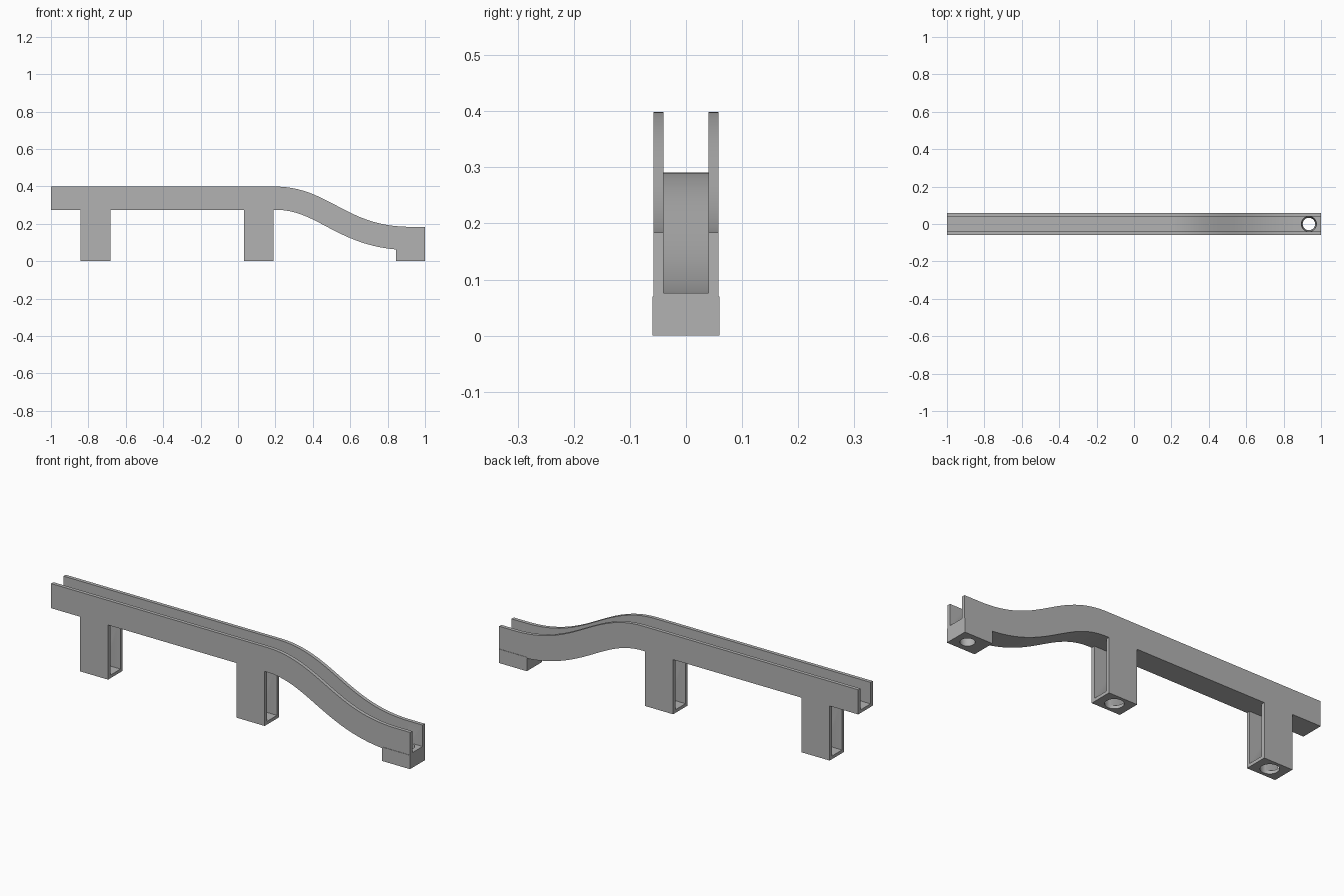
import bpy, bmesh
from mathutils import Vector, Matrix
from mathutils.geometry import interpolate_bezier

cube = bpy.data.objects.get("Cube")
if cube:
    bpy.data.objects.remove(cube)

grey = bpy.data.materials.new("plain grey")
grey.use_nodes = True
grey.diffuse_color = (0.45, 0.45, 0.45, 1)
grey.node_tree.nodes["Principled BSDF"].inputs["Base Color"].default_value = grey.diffuse_color


def make(name, bm):
    bmesh.ops.recalc_face_normals(bm, faces=bm.faces)
    mesh = bpy.data.meshes.new(name)
    bm.to_mesh(mesh)
    bm.free()
    obj = bpy.data.objects.new(name, mesh)
    bpy.context.collection.objects.link(obj)
    mesh.materials.append(grey)
    return obj


def box(name, x, y, z):
    bm = bmesh.new()
    bmesh.ops.create_cube(bm, size=1)
    for v in bm.verts:
        v.co = [lo + (c + 0.5) * (hi - lo) for c, (lo, hi) in zip(v.co, (x, y, z))]
    return make(name, bm)


def cone(name, x, r_low, r_high, z0, z1):
    bm = bmesh.new()
    bmesh.ops.create_cone(bm, cap_ends=True, segments=48, radius1=r_low, radius2=r_high,
                          depth=z1 - z0, matrix=Matrix.Translation((x, 0, (z0 + z1) / 2)))
    return make(name, bm)


def cut(obj, cutter):
    mod = obj.modifiers.new("cut", "BOOLEAN")
    mod.operation, mod.solver, mod.object = "DIFFERENCE", "EXACT", cutter
    cutter.hide_render = True
    cutter.hide_set(True)


HALF, INNER = 0.058, 0.04        # half widths of the channel
LOW, FLOOR, TOP = -0.062, -0.046, 0.062  # heights about the centre line

# Channel: U section swept square to an S-shaped centre line
curve = interpolate_bezier(Vector((0.2, 0, 0.337)), Vector((0.46, 0, 0.337)),
                           Vector((0.56, 0, 0.122)), Vector((0.92, 0, 0.122)), 48)
path = [Vector((-1, 0, 0.337))] + list(curve) + [Vector((1, 0, 0.122))]
section = [(-HALF, LOW), (HALF, LOW), (HALF, TOP), (INNER, TOP),
           (INNER, FLOOR), (-INNER, FLOOR), (-INNER, TOP), (-HALF, TOP)]
bm = bmesh.new()
rings = []
for i, p in enumerate(path):
    if i < 2 or i > len(path) - 3:
        normal = Vector((0, 0, 1))
    else:
        t = (path[i + 1] - path[i - 1]).normalized()
        normal = Vector((-t.z, 0, t.x))
    rings.append([bm.verts.new(p + normal * h + Vector((0, y, 0))) for y, h in section])
for a, b in zip(rings, rings[1:]):
    for j in range(len(section)):
        k = (j + 1) % len(section)
        bm.faces.new((a[j], a[k], b[k], b[j]))
bm.faces.new(rings[0])
bm.faces.new(rings[-1])
channel = make("channel", bm)

# Foot under the low end, with a tapered screw hole through the channel floor
foot = box("end_foot", (0.845, 1), (-0.06, 0.06), (0, 0.07))
foot_void = box("foot_channel_cutter", (0.8, 1.1), (-INNER, INNER), (0.0755, 0.2))
screw = cone("screw_hole_cutter", 0.935, 0.032, 0.042, -0.01, 0.09)
cut(foot, foot_void)
cut(foot, screw)
cut(channel, screw)

# Hollow legs, open along the track, with a round hole in the base
parts = [channel, foot]
for name, x in (("outer_leg", -0.762), ("middle_leg", 0.11)):
    leg = box(name, (x - 0.079, x + 0.079), (-HALF, HALF), (0, 0.277))
    cut(leg, box(name + "_opening_cutter", (x - 0.2, x + 0.2), (-INNER, INNER), (0.016, 0.3)))
    cut(leg, cone(name + "_hole_cutter", x, 0.042, 0.042, -0.05, 0.05))
    parts.append(leg)

for obj in parts:
    bpy.ops.object.select_all(action="DESELECT")
    obj.select_set(True)
    bpy.context.view_layer.objects.active = obj
    for mod in list(obj.modifiers):
        bpy.ops.object.modifier_apply(modifier=mod.name)
    bpy.ops.object.shade_smooth_by_angle()
